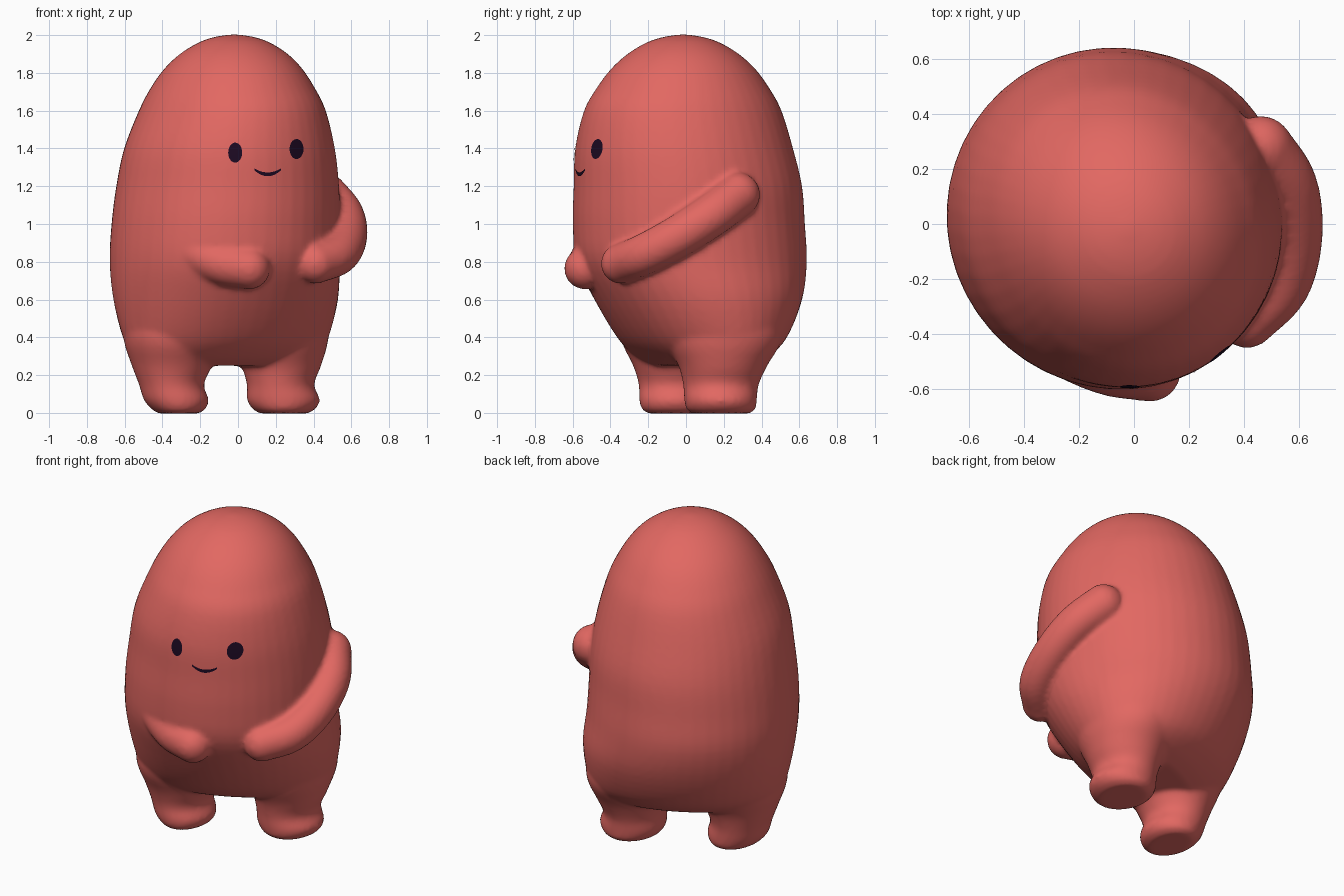
import bpy, bmesh, math
from mathutils import Vector

if "Cube" in bpy.data.objects:
    bpy.data.objects.remove(bpy.data.objects["Cube"])

TURN = math.radians(27)  # the figure stands turned toward its left


def material(name, colour):
    m = bpy.data.materials.new(name)
    m.use_nodes = True
    m.diffuse_color = colour
    m.node_tree.nodes["Principled BSDF"].inputs["Base Color"].default_value = colour
    return m


coral = material("coral skin", (0.76, 0.138, 0.122, 1))
ink = material("dark plum", (0.012, 0.003, 0.016, 1))


def smooth_path(keys, steps=6):
    """Catmull-Rom interpolation of a list of tuples."""
    pts = [Vector(k) for k in keys]
    pts = [2 * pts[0] - pts[1]] + pts + [2 * pts[-1] - pts[-2]]
    out = []
    for a, b, c, d in zip(pts, pts[1:], pts[2:], pts[3:]):
        for i in range(steps):
            t = i / steps
            out.append(0.5 * (2 * b + (c - a) * t + (2 * a - 5 * b + 4 * c - d) * t**2
                              + (3 * b - a - 3 * c + d) * t**3))
    return out + [pts[-2]]


def loft(bm, rings):
    """Closed skin through equally sized rings of points."""
    loops = [[bm.verts.new(p) for p in ring] for ring in rings]
    n = len(loops[0])
    for lo, hi in zip(loops, loops[1:]):
        for i in range(n):
            j = (i + 1) % n
            bm.faces.new((lo[i], lo[j], hi[j], hi[i]))
    bm.faces.new(loops[0][::-1])
    bm.faces.new(loops[-1])


def ellipse(cx, cy, z, a, b, turn=0.0, n=48):
    c, s = math.cos(turn), math.sin(turn)
    ring = []
    for i in range(n):
        t = math.tau * i / n
        u, v = a * math.cos(t), b * math.sin(t)
        ring.append((cx + u * c - v * s, cy + u * s + v * c, z))
    return ring


def torso(bm, profile):
    """Rows hold height, centre and half extents; sections follow the turn."""
    rings = []
    k = math.cos(2 * TURN)
    for z, cx, cy, hx, hy in profile:
        total, diff = hx * hx + hy * hy, (hx * hx - hy * hy) / k
        a = math.sqrt(max(total + diff, 1e-5) / 2)
        b = math.sqrt(max(total - diff, 1e-5) / 2)
        rings.append(ellipse(cx, cy, z, a, b, TURN))
    loft(bm, rings)


def arm(bm, keys, r_shoulder, r_hand):
    """Tapered tube with round ends."""
    path = smooth_path(keys)
    last = len(path) - 1
    rings = []
    for i, p in enumerate(path):
        r = r_shoulder + (r_hand - r_shoulder) * i / last
        along = (path[min(i + 1, last)] - path[max(i - 1, 0)]).normalized()
        side = along.cross(Vector((0, 0, 1))).normalized()
        up = side.cross(along)
        rings.append([p + r * (math.cos(t) * side + math.sin(t) * up)
                      for t in [math.tau * j / 24 for j in range(24)]])
    loft(bm, rings)
    for end, r in ((path[0], r_shoulder), (path[-1], r_hand)):
        made = bmesh.ops.create_uvsphere(bm, u_segments=24, v_segments=16, radius=r)
        bmesh.ops.translate(bm, verts=made["verts"], vec=end)


def finish(bm, name, mat):
    bmesh.ops.recalc_face_normals(bm, faces=bm.faces)
    me = bpy.data.meshes.new(name)
    bm.to_mesh(me)
    bm.free()
    me.materials.append(mat)
    ob = bpy.data.objects.new(name, me)
    bpy.context.collection.objects.link(ob)
    for p in me.polygons:
        p.use_smooth = True
    return ob


# Torso and head in one egg-shaped mass
bm = bmesh.new()
outline = [(0.25, -0.06, 0.08, 0.4, 0.26), (0.3, -0.06, 0.085, 0.49, 0.355),
           (0.4, -0.065, 0.085, 0.545, 0.45), (0.6, -0.065, 0.065, 0.595, 0.55),
           (0.8, -0.07, 0.03, 0.61, 0.61), (1.0, -0.065, 0.015, 0.605, 0.615),
           (1.2, -0.055, 0.01, 0.59, 0.605), (1.4, -0.045, -0.01, 0.558, 0.577),
           (1.6, -0.03, -0.017, 0.495, 0.523), (1.72, -0.028, -0.016, 0.435, 0.457),
           (1.82, -0.025, -0.015, 0.367, 0.383), (1.9, -0.022, -0.015, 0.286, 0.295),
           (1.96, -0.02, -0.015, 0.19, 0.195), (1.99, -0.02, -0.015, 0.105, 0.105),
           (2.003, -0.02, -0.015, 0.02, 0.02)]
torso(bm, smooth_path(outline, 4))

# Legs: thighs flow out of the torso, feet point the way the figure faces
right_leg = [(0.6, -0.33, -0.04, 0.27, 0.29), (0.4, -0.345, -0.05, 0.262, 0.295),
             (0.25, -0.35, -0.055, 0.212, 0.225), (0.15, -0.352, -0.055, 0.172, 0.195),
             (0.07, -0.327, -0.058, 0.172, 0.19), (0.02, -0.315, -0.055, 0.142, 0.178),
             (-0.003, -0.315, -0.055, 0.105, 0.145)]
left_leg = [(0.6, 0.21, 0.2, 0.27, 0.29), (0.4, 0.225, 0.2, 0.255, 0.31),
            (0.25, 0.23, 0.195, 0.21, 0.235), (0.15, 0.225, 0.185, 0.178, 0.2),
            (0.07, 0.241, 0.183, 0.193, 0.192), (0.02, 0.243, 0.185, 0.165, 0.182),
            (-0.003, 0.243, 0.185, 0.125, 0.15)]
for leg in (right_leg, left_leg):
    loft(bm, [ellipse(x, y, z, a, b) for z, x, y, a, b in smooth_path(leg, 4)])

# Arms wrapped toward the belly, the right one sunk into the side
arm(bm, [(0.46, 0.275, 1.155), (0.55, 0.14, 1.05), (0.573, -0.04, 0.935),
         (0.53, -0.22, 0.84), (0.41, -0.345, 0.79)], 0.118, 0.106)
arm(bm, [(-0.42, -0.29, 0.97), (-0.28, -0.415, 0.885), (-0.1, -0.505, 0.795),
         (0.06, -0.535, 0.764)], 0.125, 0.11)

# Fuse everything into one soft skin
body = finish(bm, "body", coral)
fuse = body.modifiers.new("fuse", "REMESH")
fuse.mode = "VOXEL"
fuse.voxel_size = 0.016
fuse.use_smooth_shade = True
soften = body.modifiers.new("soften", "SMOOTH")
soften.factor = 0.5
soften.iterations = 5


def plate(name, rows):
    """Thin painted strip of points (x, z), laid onto the face."""
    bm = bmesh.new()
    grid = [[bm.verts.new((x, -0.9, z)) for x, z in row] for row in rows]
    for lo, hi in zip(grid, grid[1:]):
        for i in range(len(lo) - 1):
            bm.faces.new((lo[i], lo[i + 1], hi[i + 1], hi[i]))
    ob = finish(bm, name, ink)
    wrap = ob.modifiers.new("lay_on_face", "SHRINKWRAP")
    wrap.target = body
    wrap.wrap_method = "PROJECT"
    wrap.use_project_y = True
    wrap.use_positive_direction = True
    wrap.use_negative_direction = False
    wrap.offset = 0.004


# Eyes
for name, x, z in (("right_eye", -0.015, 1.378), ("left_eye", 0.31, 1.397)):
    rows = []
    for i in range(13):
        t = math.pi * (0.02 + 0.96 * i / 12)
        half = 0.037 * math.sin(t)
        rows.append([(x + half * k / 4, z - 0.053 * math.cos(t)) for k in range(-4, 5)])
    plate(name, rows)

# Smile
smile = [(0.157 + 0.07 * k, 1.263 + 0.026 * k * k, 0.01 - 0.005 * k * k)
         for k in [i / 10 for i in range(-10, 11)]]
plate("smile", [[(x, z - h) for x, z, h in smile], [(x, z + h) for x, z, h in smile]])
